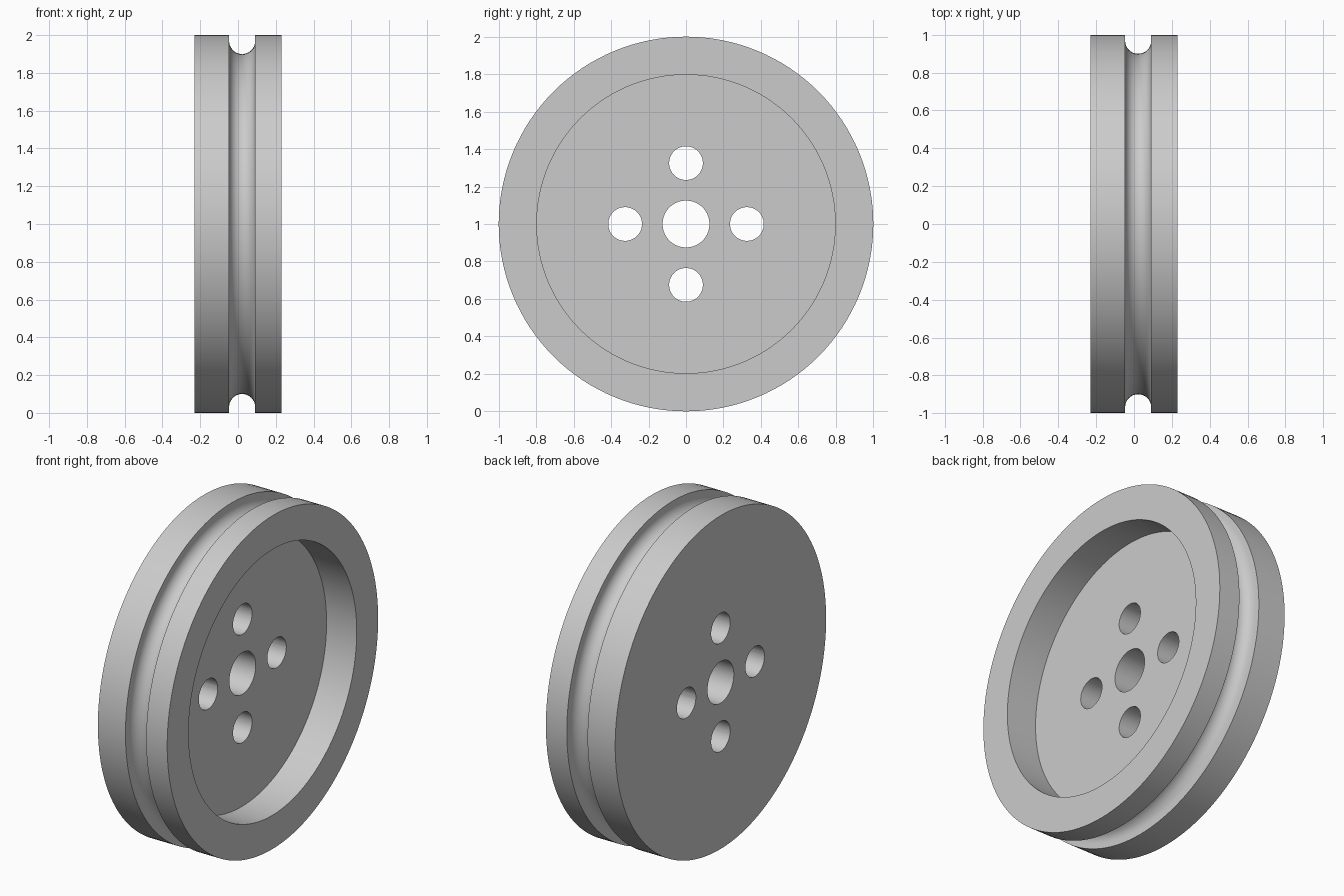
import bpy, bmesh, math
from mathutils import Vector, Matrix

cube = bpy.data.objects.get("Cube")
if cube:
    bpy.data.objects.remove(cube, do_unlink=True)

HALF, RIM, RECESS, BORE = 0.23, 1.0, 0.797, 0.125   # half width and radii
FLOOR = 0.03                                        # x of the recessed web face
GROOVE_X, GROOVE_R = 0.022, 0.069
BOLT_CIRCLE, BOLT_R = 0.325, 0.09
CENTRE = Vector((0, 0, 1))

grey = bpy.data.materials.new("light_grey")
grey.use_nodes = True
colour = (0.6, 0.6, 0.6, 1)
grey.diffuse_color = colour
grey.node_tree.nodes["Principled BSDF"].inputs["Base Color"].default_value = colour


def make_object(name, bm):
    mesh = bpy.data.meshes.new(name)
    bm.to_mesh(mesh)
    bm.free()
    obj = bpy.data.objects.new(name, mesh)
    bpy.context.collection.objects.link(obj)
    mesh.materials.append(grey)
    return obj


# Half section as (x, radius): flat back, rim with round groove, recessed front
groove = []
for i in range(17):
    a = math.pi * i / 16
    groove.append((GROOVE_X - GROOVE_R * math.cos(a),
                   0.9 + GROOVE_R * (1 - math.sin(a))))
profile = ([(-HALF, BORE), (-HALF, RIM), (GROOVE_X - GROOVE_R, RIM)] + groove +
           [(GROOVE_X + GROOVE_R, RIM), (HALF, RIM), (HALF, RECESS),
            (FLOOR, RECESS), (FLOOR, BORE)])

# Revolve the section around the axle
bm = bmesh.new()
verts = [bm.verts.new(CENTRE + Vector((x, 0, r))) for x, r in profile]
edges = [bm.edges.new((v, verts[(i + 1) % len(verts)])) for i, v in enumerate(verts)]
bmesh.ops.spin(bm, geom=verts + edges, cent=CENTRE, axis=(1, 0, 0),
               angle=math.tau, steps=128, use_merge=True)
bmesh.ops.remove_doubles(bm, verts=bm.verts, dist=1e-5)
bmesh.ops.recalc_face_normals(bm, faces=bm.faces)
wheel = make_object("grooved_wheel", bm)

# Four bolt holes through the web
bm = bmesh.new()
for i in range(4):
    a = math.pi / 2 * i
    offset = Vector((0, math.cos(a), math.sin(a))) * BOLT_CIRCLE
    bmesh.ops.create_cone(bm, cap_ends=True, segments=48, radius1=BOLT_R,
                          radius2=BOLT_R, depth=1,
                          matrix=Matrix.Translation(CENTRE + offset)
                          @ Matrix.Rotation(math.pi / 2, 4, 'Y'))
cutter = make_object("bolt_hole_cutter", bm)
cutter.hide_render = True

cut = wheel.modifiers.new("bolt_holes", 'BOOLEAN')
cut.operation = 'DIFFERENCE'
cut.solver = 'EXACT'
cut.object = cutter
bpy.ops.object.select_all(action='DESELECT')
wheel.select_set(True)
bpy.context.view_layer.objects.active = wheel
bpy.ops.object.modifier_apply(modifier=cut.name)
bpy.data.objects.remove(cutter, do_unlink=True)

bpy.ops.object.shade_smooth_by_angle(angle=math.radians(30))
